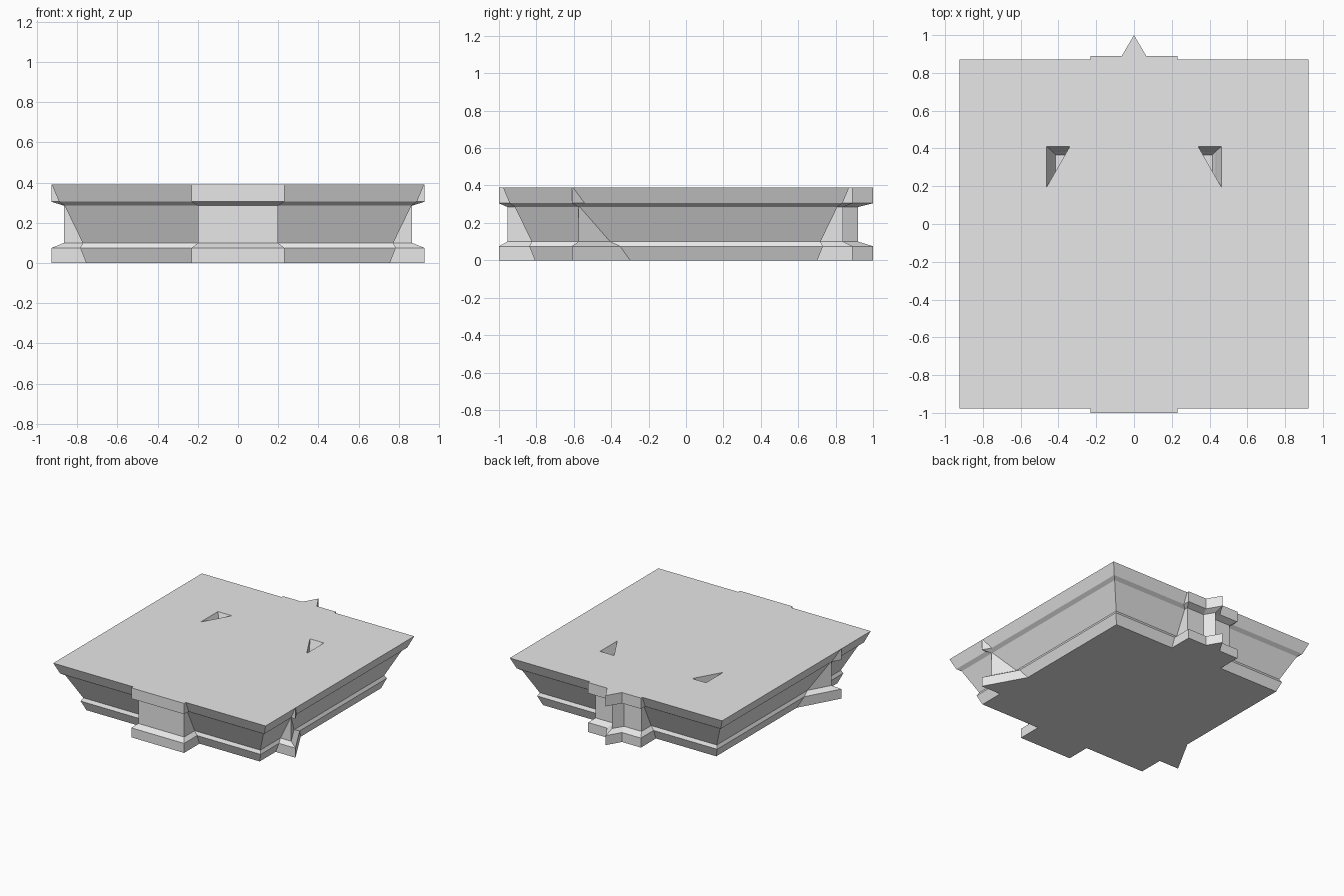
import bpy, bmesh

cube = bpy.data.objects.get("Cube")
if cube:
    bpy.data.objects.remove(cube, do_unlink=True)

# One plain grey for the whole tile
grey = bpy.data.materials.new("light_grey")
grey.use_nodes = True
grey.diffuse_color = (0.8, 0.8, 0.8, 1)
grey.node_tree.nodes["Principled BSDF"].inputs["Base Color"].default_value = (0.8, 0.8, 0.8, 1)

MID_Y = -0.053  # centre of the square body


def loft(name, rings):
    """Skin a stack of (z, outline) rings and cap both ends."""
    bm = bmesh.new()
    loops = [[bm.verts.new((x, y, z)) for x, y in outline] for z, outline in rings]
    n = len(loops[0])
    for low, high in zip(loops, loops[1:]):
        for i in range(n):
            j = (i + 1) % n
            bm.faces.new((low[i], low[j], high[j], high[i]))
    bm.faces.new(loops[0][::-1])
    bm.faces.new(loops[-1])
    bmesh.ops.recalc_face_normals(bm, faces=bm.faces)
    mesh = bpy.data.meshes.new(name)
    bm.to_mesh(mesh)
    bm.free()
    mesh.materials.append(grey)
    obj = bpy.data.objects.new(name, mesh)
    bpy.context.collection.objects.link(obj)
    return obj


def plan(half, waist):
    """Tile outline: square body, front and back tabs, side fins, back spike."""
    front, back = MID_Y - half, MID_Y + half
    tab = 0.2 if waist else 0.23
    tab_front, tab_back = (-0.955, 0.84) if waist else (-1.0, 0.89)
    spike_w, spike_y = (0.047, 0.92) if waist else (0.065, 1.0)
    fin_x, fin_y = (0.866, -0.575) if waist else (0.928, -0.61)
    fin_end = fin_y + 1.8 * (fin_x - half)
    side = [
        (tab, tab_front), (tab, front), (half, front),
        (half, fin_y), (fin_x, fin_y), (half, fin_end),
        (half, back), (tab, back), (tab, tab_back), (spike_w, tab_back),
    ]
    return side + [(0, spike_y)] + [(-x, y) for x, y in reversed(side)]


# Tile: flared plinth, recessed waist, flared top slab
profile = [
    (0.0, 0.755, False), (0.075, 0.785, False),
    (0.1, 0.772, True), (0.285, 0.862, True),
    (0.305, 0.89, False), (0.39, 0.925, False),
]
tile = loft("platform_tile", [(z, plan(half, waist)) for z, half, waist in profile])


def pocket_outline(x, y, sign):
    """Right triangle whose long side stays on one upright plane."""
    slope = 0.21 / 0.12
    points = [(x, y), (0.34 + (0.41 - y) / slope, y), (x, 0.41 - (x - 0.34) * slope)]
    return [(sign * px, py) for px, py in points]


# Stepped triangular pockets sunk in the top
pocket_steps = [
    (0.28, 0.415, 0.365), (0.31, 0.432, 0.382), (0.33, 0.437, 0.388),
    (0.39, 0.462, 0.41), (0.45, 0.462, 0.41),
]
for label, sign in (("left", 1), ("right", -1)):
    cutter = loft(label + "_pocket_cutter",
                  [(z, pocket_outline(x, y, sign)) for z, x, y in pocket_steps])
    cutter.hide_render = True
    cut = tile.modifiers.new(label + "_pocket", 'BOOLEAN')
    cut.operation = 'DIFFERENCE'
    cut.solver = 'EXACT'
    cut.object = cutter
    bpy.context.view_layer.objects.active = tile
    bpy.ops.object.modifier_apply(modifier=cut.name)
    bpy.data.objects.remove(cutter, do_unlink=True)
